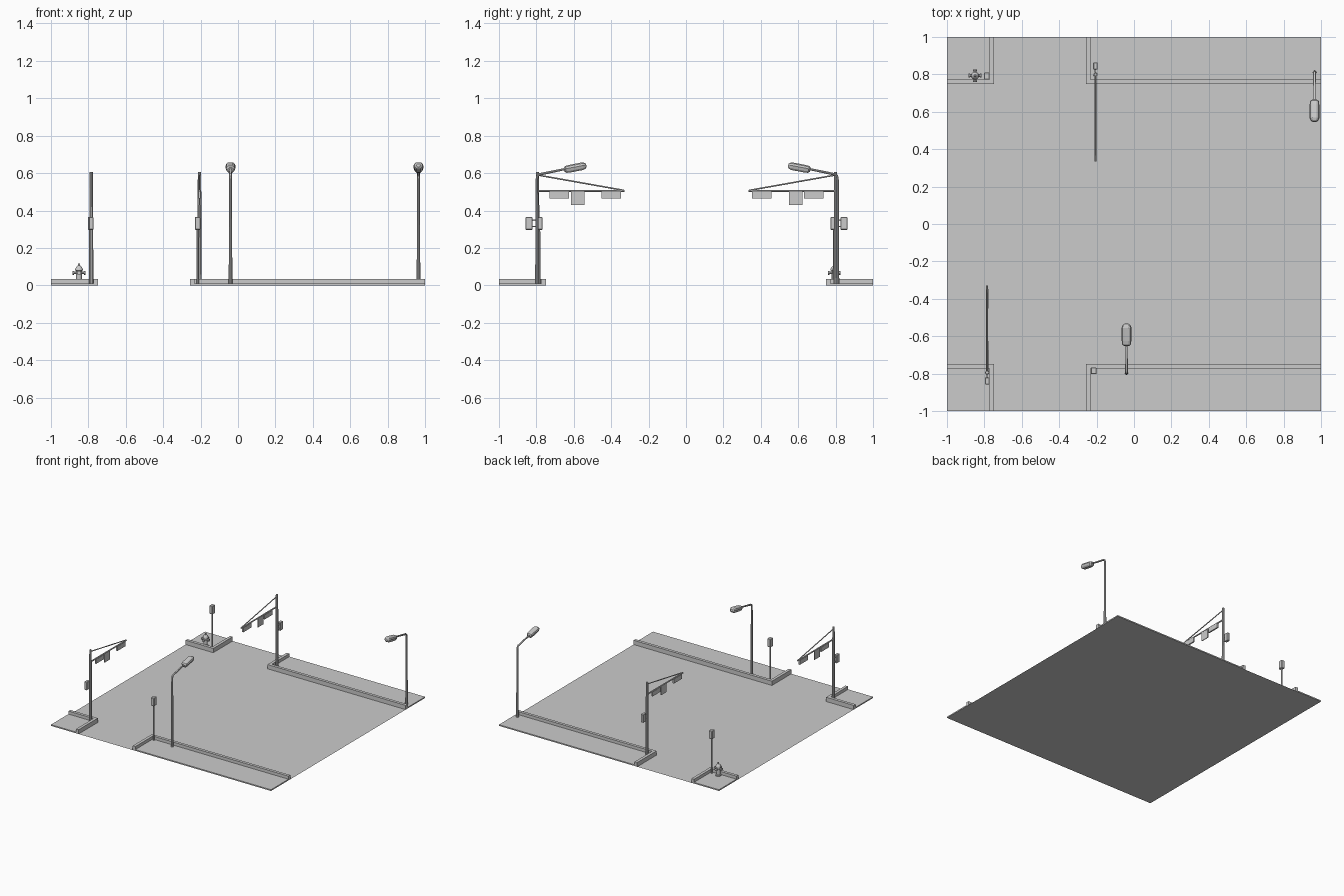
import bpy, bmesh, math
from mathutils import Matrix, Vector

if "Cube" in bpy.data.objects:
    bpy.data.objects.remove(bpy.data.objects["Cube"])


def make(name, bm, xf=Matrix(), smooth=False):
    bmesh.ops.recalc_face_normals(bm, faces=bm.faces)
    me = bpy.data.meshes.new(name)
    bm.to_mesh(me)
    bm.free()
    me.transform(xf)
    ob = bpy.data.objects.new(name, me)
    bpy.context.collection.objects.link(ob)
    if smooth:
        bpy.ops.object.select_all(action='DESELECT')
        bpy.context.view_layer.objects.active = ob
        ob.select_set(True)
        bpy.ops.object.shade_smooth_by_angle(angle=math.radians(35))
    return ob


def add_box(bm, lo, hi):
    lo, hi = Vector(lo), Vector(hi)
    m = Matrix.Translation((lo + hi) / 2) @ Matrix.Diagonal((*(hi - lo), 1))
    bmesh.ops.create_cube(bm, size=1, matrix=m)


def box(name, lo, hi, xf=Matrix(), bevel=0):
    bm = bmesh.new()
    add_box(bm, lo, hi)
    if bevel:
        bmesh.ops.bevel(bm, geom=bm.edges[:], offset=bevel, segments=1, affect='EDGES')
    return make(name, bm, xf)


def loft(name, rings, xf=Matrix(), smooth=False):
    bm = bmesh.new()
    vs = [[bm.verts.new(p) for p in r] for r in rings]
    n = len(vs[0])
    for a, b in zip(vs, vs[1:]):
        for i in range(n):
            bm.faces.new((a[i], a[(i + 1) % n], b[(i + 1) % n], b[i]))
    bm.faces.new(vs[0])
    bm.faces.new(vs[-1])
    return make(name, bm, xf, smooth)


def tube(name, pts, radii, xf=Matrix(), sides=10):
    # Round section carried along a path in the yz plane
    pts = [Vector(p) for p in pts]
    rings = []
    for i, p in enumerate(pts):
        d = (pts[min(i + 1, len(pts) - 1)] - pts[max(i - 1, 0)]).normalized()
        u = Vector((1, 0, 0))
        v = d.cross(u)
        angs = [2 * math.pi * k / sides for k in range(sides)]
        rings.append([p + radii[i] * (u * math.cos(a) + v * math.sin(a)) for a in angs])
    return loft(name, rings, xf, True)


def lathe(name, profile, xf=Matrix(), sides=12):
    angs = [2 * math.pi * k / sides for k in range(sides)]
    return loft(name, [[(r * math.cos(a), r * math.sin(a), z) for a in angs]
                       for r, z in profile], xf, True)


def place(x, y, turn=0):
    return Matrix.Translation((x, y, 0)) @ Matrix.Rotation(turn, 4, 'Z')


XL, XR, YC, W = -0.749, -0.257, 0.749, 0.024   # kerb faces and kerb width
FLOOR, KERB = 0.01, 0.035

# Road: cross-shaped flat sheet
bm = bmesh.new()
xs, ys = (-1, XL, XR, 1), (-1, -YC, YC, 1)
for i in range(3):
    for j in range(3):
        if i == 1 or j == 1:
            q = [(xs[i], ys[j]), (xs[i + 1], ys[j]), (xs[i + 1], ys[j + 1]), (xs[i], ys[j + 1])]
            bm.faces.new([bm.verts.new((x, y, 0)) for x, y in q])
bmesh.ops.remove_doubles(bm, verts=bm.verts, dist=1e-5)
bm.normal_update()
for f in bm.faces:
    if f.normal.z < 0:
        f.normal_flip()
me = bpy.data.meshes.new("road")
bm.to_mesh(me)
bm.free()
bpy.context.collection.objects.link(bpy.data.objects.new("road", me))

# Pavement corners with raised L-shaped kerbs
for s, label in ((-1, "front"), (1, "back")):
    for x_end, x_in, side in ((-1, XL, "left"), (1, XR, "right")):
        d = 1 if x_end > x_in else -1

        def span(xa, xb, ya, yb, top):
            y0, y1 = sorted((s * ya, s * yb))
            x0, x1 = sorted((xa, xb))
            return (x0, y0, 0), (x1, y1, top)
        box(f"pavement_{label}_{side}", *span(x_in + d * W, x_end, YC + W, 1, FLOOR))
        inner, outer = x_in + d * W, x_in
        ring = [(outer, YC), (x_end, YC), (x_end, YC + W), (inner, YC + W), (inner, 1), (outer, 1)]
        loft(f"kerb_{label}_{side}", [[(x, s * y, z) for x, y in ring] for z in (0, KERB)])


def signal_mast(tag, xf):
    tube(f"mast_pole_{tag}", [(0, 0, FLOOR), (0, 0, 0.605)], [0.012, 0.009], xf)
    tube(f"mast_arm_{tag}", [(0, 0, 0.505), (0, 0.466, 0.505)], [0.006, 0.005], xf, 8)
    tube(f"mast_brace_{tag}", [(0, 0, 0.59), (0, 0.462, 0.508)], [0.004, 0.004], xf, 8)
    # Hanging signals and the sign between them
    for i, (y0, y1, z0) in enumerate(((0.064, 0.168, 0.465), (0.178, 0.25, 0.43), (0.342, 0.446, 0.465))):
        t = 0.003 if i == 1 else 0.006
        box(f"hanging_panel_{i}_{tag}", (-t, y0, z0), (t, y1, 0.502), xf)
    # Pedestrian signal on its brackets
    box(f"crossing_signal_{tag}", (-0.012, -0.064, 0.297), (0.012, -0.026, 0.365), xf, 0.003)
    for z in (0.315, 0.348):
        box(f"signal_bracket_{tag}", (-0.004, -0.03, z - 0.003), (0.004, 0, z + 0.003), xf)


def crossing_post(tag, xf):
    tube(f"crossing_post_{tag}", [(0, 0, FLOOR), (0, 0, 0.30)], [0.007, 0.006], xf)
    box(f"post_signal_{tag}", (-0.015, -0.018, 0.297), (0.015, 0.018, 0.365), xf, 0.003)


def street_light(tag, xf):
    path = [(0, 0, FLOOR), (0, 0, 0.57), (0, 0.003, 0.585), (0, 0.012, 0.593), (0, 0.17, 0.626)]
    tube(f"lamp_pole_{tag}", path, [0.010, 0.007, 0.007, 0.007, 0.006], xf)
    # Tilted faceted lamp head
    half = [(0.012, -0.021), (0.021, -0.012), (0.026, 0.003), (0.022, 0.014), (0.012, 0.020)]
    prof = half + [(-x, z) for x, z in reversed(half)]
    st = [(-0.060, 0.55), (-0.052, 0.9), (-0.03, 1), (0.04, 1), (0.054, 0.75), (0.060, 0.4)]
    m = xf @ Matrix.Translation((0, 0.205, 0.630)) @ Matrix.Rotation(math.radians(11), 4, 'X')
    loft(f"lamp_head_{tag}", [[(x * k, y, z * k) for x, z in prof] for y, k in st], m)


signal_mast("front", place(-0.785, -0.794))
signal_mast("back", place(-0.206, 0.80, math.pi))
crossing_post("front", place(-0.216, -0.785))
crossing_post("back", place(-0.788, 0.791))
street_light("front", place(-0.04, -0.797))
street_light("back", place(0.965, 0.81, math.pi))

# Fire hydrant
hx = place(-0.85, 0.793)
lathe("hydrant_body", [(0.022, 0.01), (0.022, 0.018), (0.015, 0.02), (0.015, 0.078), (0.021, 0.080),
                       (0.021, 0.086), (0.015, 0.098), (0.006, 0.106), (0.005, 0.117)], hx)
for axis, turn in (("side", math.pi / 2), ("front", 0)):
    m = hx @ Matrix.Rotation(turn, 4, 'Z') @ Matrix.Translation((0, 0, 0.067))
    pts = [(0, y, 0) for y in (-0.034, -0.026, -0.0259, 0.0259, 0.026, 0.034)]
    tube(f"hydrant_outlets_{axis}", pts, [0.011, 0.011, 0.008, 0.008, 0.011, 0.011], m)
